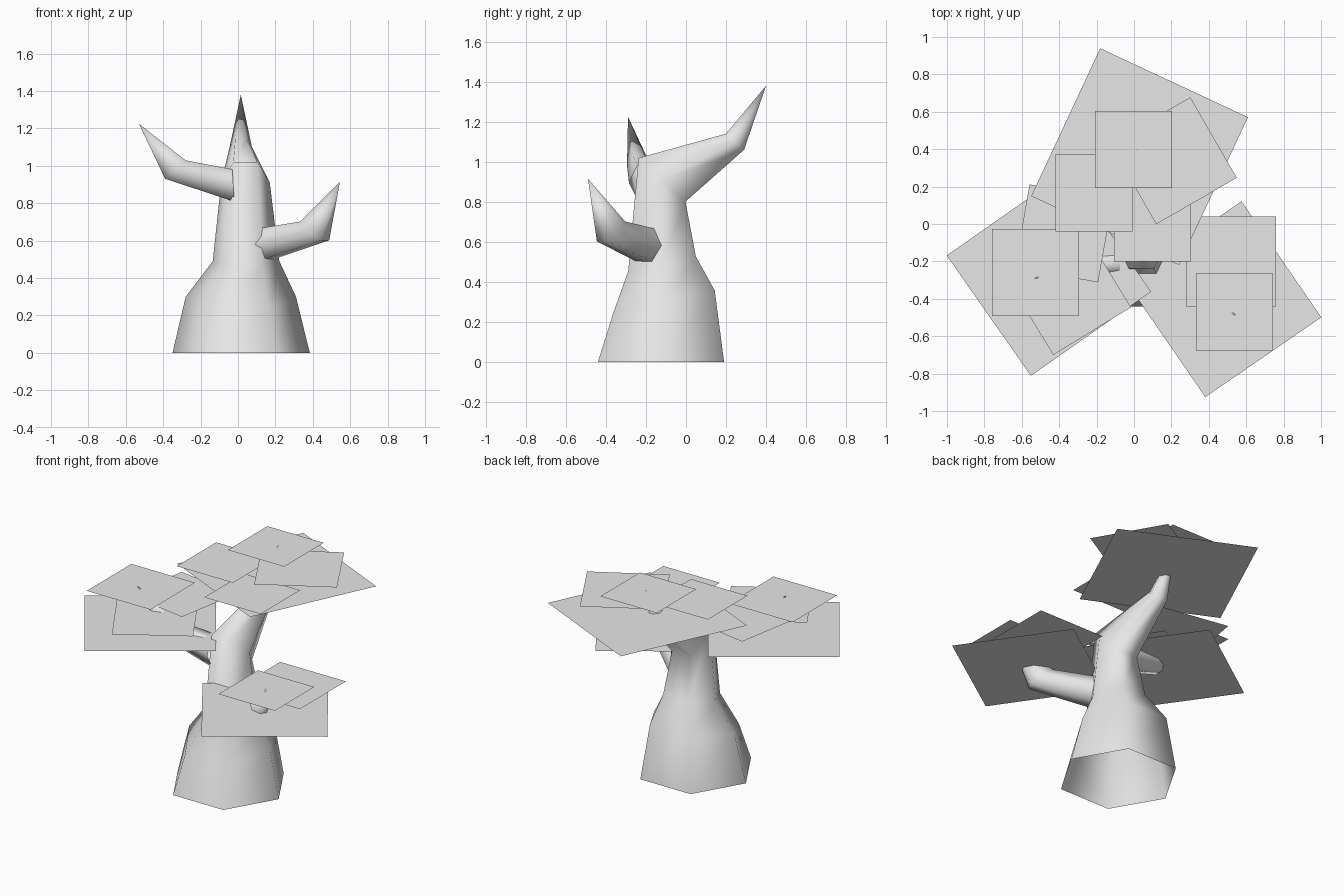
import bpy
import bmesh
from math import cos, sin, radians, tau
from mathutils import Vector, Matrix

cube = bpy.data.objects.get("Cube")
if cube:
    bpy.data.objects.remove(cube, do_unlink=True)

# Single grey for the whole tree
grey = bpy.data.materials.new("plain_grey")
grey.use_nodes = True
colour = (0.8, 0.8, 0.8, 1)
grey.diffuse_color = colour
grey.node_tree.nodes["Principled BSDF"].inputs["Base Color"].default_value = colour


def finish(name, bm, smooth):
    mesh = bpy.data.meshes.new(name)
    for face in bm.faces:
        face.smooth = smooth
    bm.to_mesh(mesh)
    bm.free()
    mesh.materials.append(grey)
    obj = bpy.data.objects.new(name, mesh)
    bpy.context.collection.objects.link(obj)


def limb(name, side, rings, tip, sides=6):
    """Open six-sided tube through tilted rings, closed to a pointed tip."""
    bm = bmesh.new()
    side = Vector(side).normalized()
    loops = []
    for centre, normal, width, height in rings:
        up = Vector(normal).normalized().cross(side).normalized()
        loops.append([bm.verts.new(Vector(centre)
                                   + side * width * cos(tau * i / sides)
                                   + up * height * sin(tau * i / sides))
                      for i in range(sides)])
    point = bm.verts.new(tip)
    for i in range(sides):
        j = (i + 1) % sides
        for low, high in zip(loops, loops[1:]):
            bm.faces.new((low[i], low[j], high[j], high[i]))
        bm.faces.new((loops[-1][i], loops[-1][j], point))
    bmesh.ops.recalc_face_normals(bm, faces=bm.faces)
    finish(name, bm, True)


def leaf(name, x, y, z, size, angle=0):
    """Flat square of foliage."""
    bm = bmesh.new()
    place = Matrix.Translation((x, y, z)) @ Matrix.Rotation(radians(angle), 4, "Z")
    bmesh.ops.create_grid(bm, x_segments=1, y_segments=1, size=size / 2, matrix=place)
    finish(name, bm, False)


# Trunk, bending backwards into the top branch
limb("trunk", (1, 0, 0), [
    ((0.017, -0.125, 0), (0, 0, 1), 0.367, 0.364),
    ((0.015, -0.11, 0.30), (0, -0.22, 1), 0.295, 0.3),
    ((0.043, -0.12, 0.49), (0, -0.22, 1), 0.178, 0.2),
    ((0.04, -0.12, 0.91), (0, 0.68, 0.73), 0.13, 0.185),
    ((0.015, 0.245, 1.10), (0, 0.66, 0.75), 0.06, 0.07),
], (0.015, 0.4, 1.38))

# Two side branches
limb("left_branch", (0.6, 0.8, 0), [
    ((0.12, -0.18, 0.573), (0.8, -0.6, -0.2), 0.1, 0.108),
    ((0.41, -0.375, 0.652), (0.45, -0.4, 0.85), 0.07, 0.1),
], (0.545, -0.49, 0.915))
limb("right_branch", (0, 1, 0), [
    ((-0.025, -0.2, 0.895), (-1, 0, -0.06), 0.085, 0.1),
    ((-0.335, -0.235, 0.98), (-0.67, 0, 0.74), 0.06, 0.085),
], (-0.53, -0.29, 1.225))

# Foliage around each branch tip
leaf("left_leaf_large", 0.478, -0.402, 0.72, 0.753, 34.5)
leaf("left_leaf_middle", 0.52, -0.2, 0.815, 0.48)
leaf("left_leaf_top", 0.537, -0.471, 0.89, 0.412)
leaf("right_leaf_large", -0.455, -0.265, 0.99, 0.785, 35)
leaf("right_leaf_front", -0.351, -0.365, 1.09, 0.487, 31.5)
leaf("right_leaf_inner", -0.375, -0.05, 1.12, 0.452, -10)
leaf("right_leaf_top", -0.527, -0.26, 1.21, 0.465)
leaf("back_leaf_large", 0.03, 0.36, 1.20, 0.872, -25)
leaf("back_leaf_front", 0.1, 0.005, 1.23, 0.412)
leaf("back_leaf_side", -0.215, 0.167, 1.29, 0.412)
leaf("back_leaf_middle", 0.21, 0.338, 1.30, 0.497, 30)
leaf("back_leaf_top", -0.003, 0.398, 1.365, 0.412)
